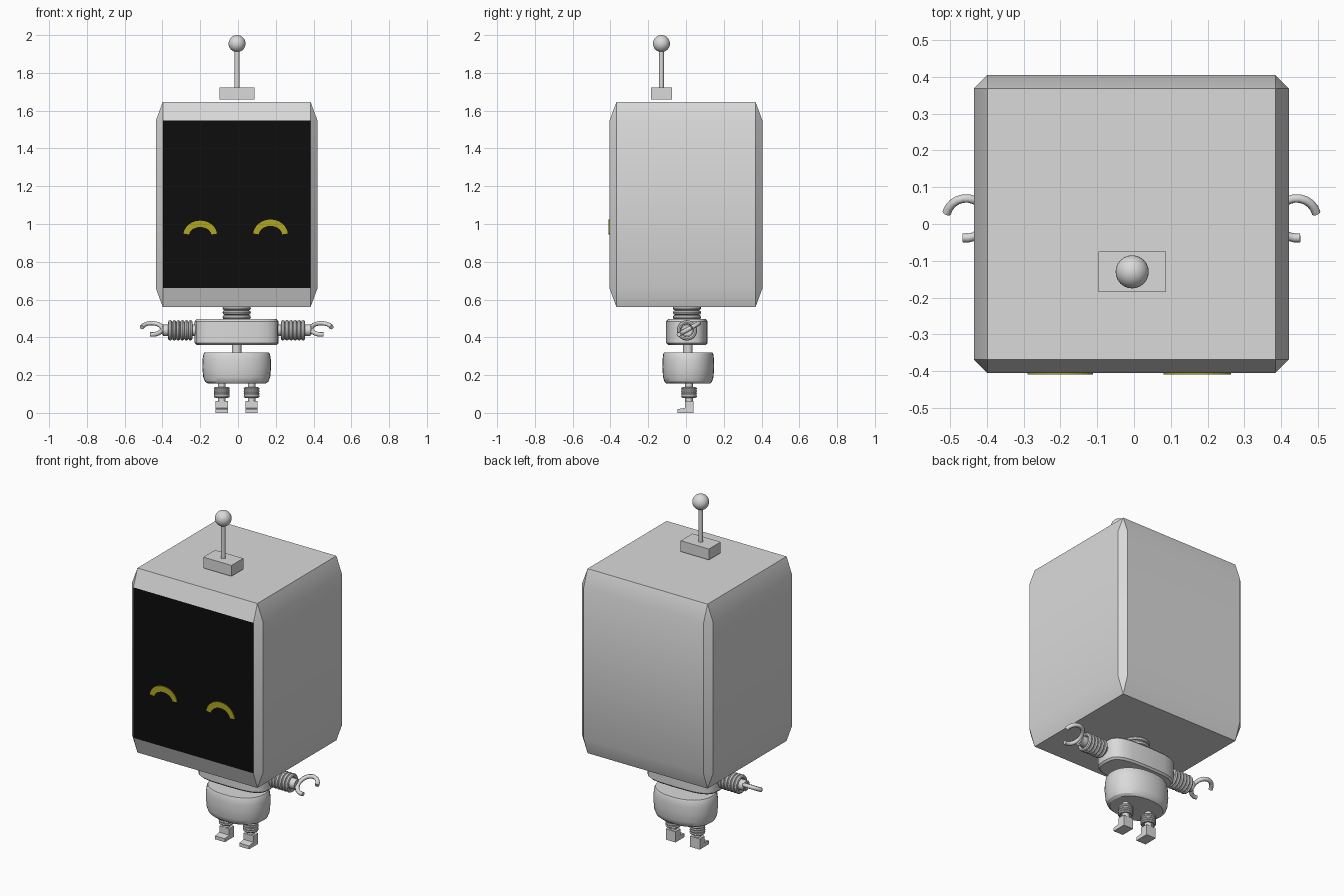
import bpy, bmesh, math
from mathutils import Vector, Matrix

cube = bpy.data.objects.get("Cube")
if cube:
    bpy.data.objects.remove(cube, do_unlink=True)


def material(name, rgb):
    m = bpy.data.materials.new(name)
    m.use_nodes = True
    m.diffuse_color = (*rgb, 1)
    m.node_tree.nodes["Principled BSDF"].inputs["Base Color"].default_value = (*rgb, 1)
    return m


GREY = material("shell grey", (0.7, 0.7, 0.7))
BLACK = material("screen black", (0.004, 0.004, 0.004))
YELLOW = material("eye yellow", (0.43, 0.39, 0.015))


def finish(name, bm, mat=GREY, smooth=True):
    bmesh.ops.recalc_face_normals(bm, faces=bm.faces)
    mesh = bpy.data.meshes.new(name)
    bm.to_mesh(mesh)
    bm.free()
    mesh.materials.append(mat)
    ob = bpy.data.objects.new(name, mesh)
    bpy.context.collection.objects.link(ob)
    if smooth:
        bpy.ops.object.select_all(action="DESELECT")
        ob.select_set(True)
        bpy.context.view_layer.objects.active = ob
        bpy.ops.object.shade_smooth_by_angle(angle=math.radians(32))
    return ob


def loft(name, rings, smooth=True):
    """Skin a stack of equal-length point rings and cap both ends."""
    bm = bmesh.new()
    loops = [[bm.verts.new(p) for p in ring] for ring in rings]
    for a, b in zip(loops, loops[1:]):
        for i in range(len(a)):
            j = (i + 1) % len(a)
            bm.faces.new((a[i], a[j], b[j], b[i]))
    bm.faces.new(loops[0])
    bm.faces.new(loops[-1])
    return finish(name, bm, smooth=smooth)


def prism(name, outline, axis, lo, hi, mat=GREY):
    """Extrude a 2D outline along the x or y axis."""
    bm = bmesh.new()
    place = (lambda u, v, w: (w, u, v)) if axis == "x" else (lambda u, v, w: (u, w, v))
    f = bm.faces.new([bm.verts.new(place(u, v, lo)) for u, v in outline])
    out = bmesh.ops.extrude_face_region(bm, geom=[f])["geom"]
    vec = Vector(place(0, 0, hi - lo))
    bmesh.ops.translate(bm, vec=vec, verts=[g for g in out if isinstance(g, bmesh.types.BMVert)])
    return finish(name, bm, mat, smooth=False)


def rod(name, a, b, r, sides=16):
    a, b = Vector(a), Vector(b)
    turn = (b - a).to_track_quat("Z", "Y").to_matrix().to_4x4()
    bm = bmesh.new()
    bmesh.ops.create_cone(bm, cap_ends=True, segments=sides, radius1=r, radius2=r,
                          depth=(b - a).length, matrix=Matrix.Translation((a + b) / 2) @ turn)
    return finish(name, bm)


def spring(name, a, b, count, radius, wire):
    """Row of rings between two points, joined in one mesh."""
    a, b = Vector(a), Vector(b)
    turn = (b - a).to_track_quat("Z", "Y").to_matrix()
    bm = bmesh.new()
    n, k = 24, 8
    for c in range(count):
        mid = a.lerp(b, c / (count - 1))
        grid = []
        for i in range(n):
            t = math.tau * i / n
            row = []
            for j in range(k):
                s = math.tau * j / k
                r = radius - wire + wire * math.cos(s)
                p = Vector((r * math.cos(t), r * math.sin(t), wire * math.sin(s)))
                row.append(bm.verts.new(mid + turn @ p))
            grid.append(row)
        for i in range(n):
            for j in range(k):
                u, v = (i + 1) % n, (j + 1) % k
                bm.faces.new((grid[i][j], grid[u][j], grid[u][v], grid[i][v]))
    ob = finish(name, bm)
    ob.data.shade_smooth()
    return ob


CX = -0.007  # centre line of the body

# Head: chamfered upright edges that run to a point at each cap corner
HX, HY, C = 0.428, 0.405, 0.037


def head_ring(z, cap):
    pts = []
    for sx, sy in ((1, 1), (-1, 1), (-1, -1), (1, -1)):
        pair = [(HX, HY - C), (HX - C, HY)]
        if sx * sy < 0:
            pair.reverse()
        for x, y in pair:
            if cap:
                x, y = HX - C, HY - C
            pts.append((CX + sx * x, sy * y, z))
    return pts


head = loft("head", [head_ring(0.56, True), head_ring(0.66, False),
                     head_ring(1.547, False), head_ring(1.647, True)], smooth=False)
bm = bmesh.new()
bm.from_mesh(head.data)
bmesh.ops.remove_doubles(bm, verts=bm.verts, dist=0.001)
bmesh.ops.recalc_face_normals(bm, faces=bm.faces)
bm.to_mesh(head.data)
bm.free()
bpy.context.view_layer.objects.active = head
bpy.ops.object.select_all(action="DESELECT")
head.select_set(True)
bpy.ops.object.shade_smooth_by_angle(angle=math.radians(32))

# Screen: the upright front face of the head
head.data.materials.append(BLACK)
for p in head.data.polygons:
    if p.normal.y < -0.99:
        p.material_index = 1
        p.use_smooth = False

# Eyes: thin smiling arches
for side, x, w, h in (("right", -0.2, 0.09, 0.08), ("left", 0.172, 0.093, 0.086)):
    arc = [math.radians(8 + 164 * i / 12) for i in range(13)]
    outer = [(x + w * math.cos(t), 0.938 + h * math.sin(t)) for t in arc]
    inner = [(x + (w - 0.03) * math.cos(t), 0.938 + (h - 0.034) * math.sin(t)) for t in arc]
    prism(side + "_eye", outer + inner[::-1], "y", -HY - 0.004, -HY + 0.002, YELLOW)

# Antenna
AX, AY = -0.005, -0.13
prism("antenna_base", [(AX + sx * 0.092, 1.69 + sz * 0.032) for sx, sz in
                       ((-1, -1), (1, -1), (1, 1), (-1, 1))], "y", AY - 0.055, AY + 0.055)
rod("antenna_rod", (AX, AY, 1.72), (AX, AY, 1.93), 0.013)
bm = bmesh.new()
bmesh.ops.create_uvsphere(bm, u_segments=24, v_segments=16, radius=0.045,
                          matrix=Matrix.Translation((AX, AY, 1.955)))
finish("antenna_ball", bm)

# Neck
rod("neck_core", (CX, 0.005, 0.48), (CX, 0.005, 0.57), 0.045)
spring("neck_spring", (CX, 0.005, 0.507), (CX, 0.005, 0.555), 3, 0.075, 0.012)


def oval(rx, ry, z, n, power=1.0, cy=0.005):
    def bend(v):
        return math.copysign(abs(v) ** power, v)
    return [(CX + rx * bend(math.cos(math.tau * i / n)),
             cy + ry * bend(math.sin(math.tau * i / n)), z) for i in range(n)]


# Chest: rounded block, faceted in plan
loft("chest", [oval(0.222 - d, 0.11 - d, z, 20, 0.6) for z, d in
               ((0.36, 0.01), (0.37, 0), (0.485, 0), (0.496, 0.01))])

# Waist and hips
rod("waist", (CX, 0.01, 0.31), (CX, 0.01, 0.37), 0.025)
loft("hips", [oval(0.182 * s, 0.137 * s, z, 32, 0.9, 0.012) for z, s in
              ((0.155, 0.84), (0.165, 0.92), (0.19, 0.975), (0.24, 1.0),
               (0.28, 0.995), (0.31, 0.97), (0.32, 0.94))])

# Arms, claws, legs and feet
for side, s in (("left", 1), ("right", -1)):
    def at(x, y, z):
        return (CX + s * x, y, z)

    rod(side + "_arm_core", at(0.19, 0.005, 0.437), at(0.39, 0.005, 0.437), 0.03)
    spring(side + "_arm_spring", at(0.245, 0.005, 0.437), at(0.352, 0.005, 0.437), 6, 0.054, 0.011)
    rod(side + "_wrist", at(0.36, 0.005, 0.437), at(0.395, 0.005, 0.437), 0.022)

    # Claw: open hook in a plane tilted about the arm
    curve = bpy.data.curves.new(side + "_claw", "CURVE")
    curve.dimensions = "3D"
    curve.bevel_depth = 0.012
    curve.bevel_resolution = 2
    curve.use_fill_caps = True
    path = curve.splines.new("POLY")
    path.points.add(16)
    for i, p in enumerate(path.points):
        t = math.radians(15 + 265 * i / 16)
        v = 0.014 + 0.06 * math.sin(t)
        p.co = (*at(0.449 + 0.055 * math.cos(t), 0.9 * v + 0.003, 0.438 + 0.5 * v), 1)
    path.use_smooth = True
    curve.materials.append(GREY)
    claw = bpy.data.objects.new(side + "_claw", curve)
    bpy.context.collection.objects.link(claw)

    lx, ly = CX + s * 0.079, 0.016
    rod(side + "_leg_core", (lx, ly, 0.05), (lx, ly, 0.17), 0.02)
    spring(side + "_leg_spring", (lx, ly, 0.088), (lx, ly, 0.128), 4, 0.042, 0.008)
    prism(side + "_foot", [(0.04, 0), (0.04, 0.063), (-0.005, 0.063), (-0.005, 0.026),
                           (-0.045, 0.02), (-0.045, 0)], "x", lx - 0.032, lx + 0.032)
